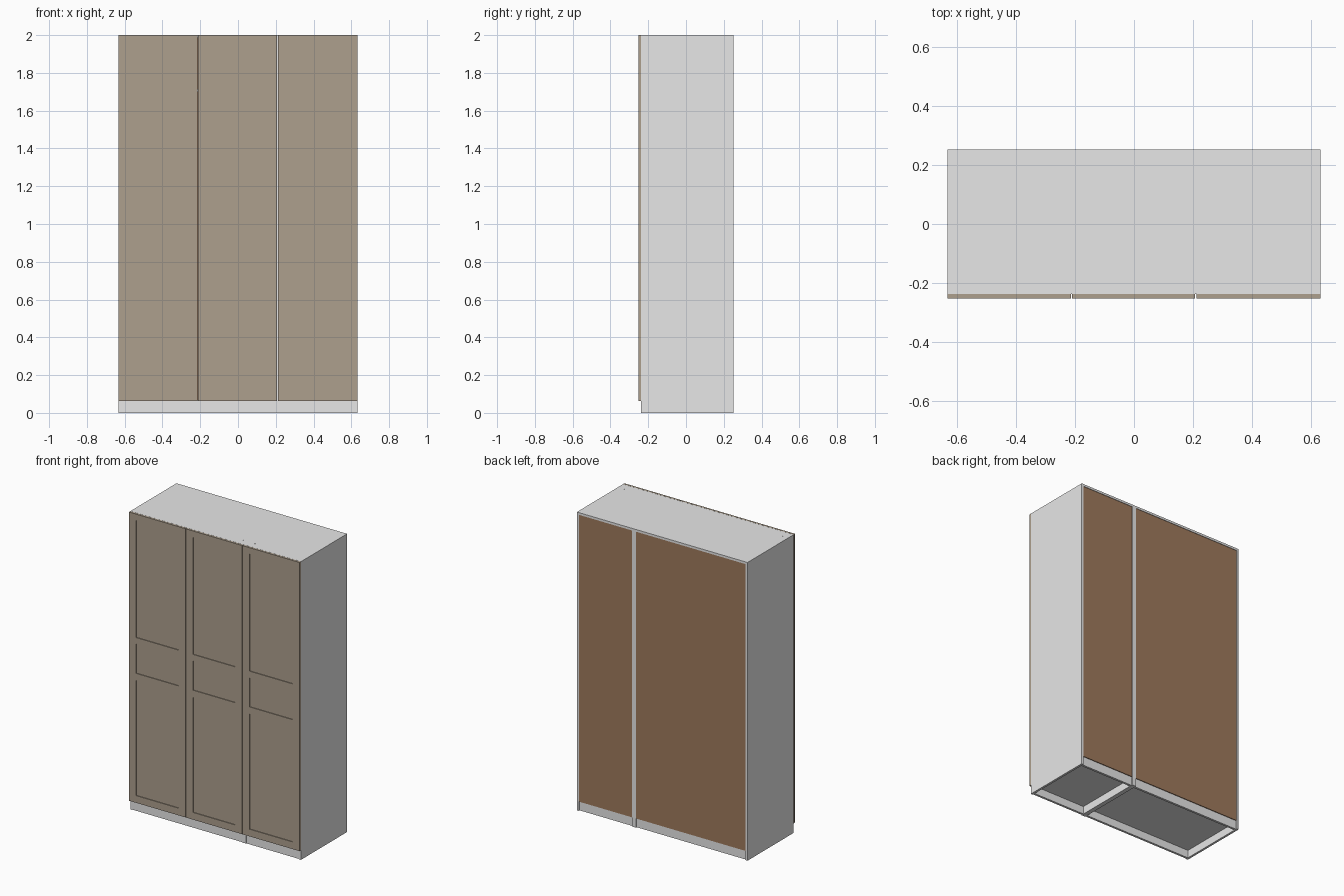
import bpy
import bmesh
from mathutils import Vector

cube = bpy.data.objects.get("Cube")
if cube:
    bpy.data.objects.remove(cube, do_unlink=True)


def material(name, rgb):
    mat = bpy.data.materials.new(name)
    mat.use_nodes = True
    color = (*rgb, 1)
    mat.diffuse_color = color
    mat.node_tree.nodes["Principled BSDF"].inputs["Base Color"].default_value = color
    return mat


white = material("white_laminate", (0.8, 0.8, 0.8))
taupe = material("taupe_door", (0.42, 0.35, 0.27))
brown = material("brown_backing", (0.345, 0.196, 0.11))


def finish(name, bm, mat):
    mesh = bpy.data.meshes.new(name)
    bm.to_mesh(mesh)
    bm.free()
    mesh.materials.append(mat)
    obj = bpy.data.objects.new(name, mesh)
    bpy.context.collection.objects.link(obj)
    return obj


def add_box(bm, x, y, z):
    """Add a box spanning the given (low, high) ranges."""
    spans = (x, y, z)
    verts = bmesh.ops.create_cube(bm, size=1)["verts"]
    for v in verts:
        v.co = Vector([(a + b) / 2 + c * (b - a) for c, (a, b) in zip(v.co, spans)])


def box(name, x, y, z, mat):
    bm = bmesh.new()
    add_box(bm, x, y, z)
    return finish(name, bm, mat)


W, TOP, PLINTH = 0.633, 2.0, 0.06
FRONT, BACK = -0.237, 0.252
DOOR_FRONT = -0.252
T = 0.015
SPLIT = 0.21


# Cabinet carcass: sides, top, bottom, plinths, shelf and backing
def carcass(name, x0, x1):
    inner = (x0 + T, x1 - T)
    box(name + "_right_side", (x0, x0 + T), (FRONT, BACK), (0, TOP), white)
    box(name + "_left_side", (x1 - T, x1), (FRONT, BACK), (0, TOP), white)
    box(name + "_top", inner, (FRONT, BACK), (TOP - T, TOP), white)
    box(name + "_bottom", inner, (FRONT, BACK - 0.008), (PLINTH - T / 2, PLINTH + T / 2), white)
    box(name + "_front_plinth", inner, (FRONT + 0.004, FRONT + 0.004 + T), (0, PLINTH), white)
    box(name + "_rear_plinth", inner, (BACK - 0.008 - T, BACK - 0.008), (0, PLINTH), white)
    box(name + "_shelf", inner, (FRONT + 0.02, BACK - 0.01), (1.7, 1.7 + T), white)
    box(name + "_back_panel", inner, (BACK - 0.008, BACK - 0.003), (PLINTH, TOP - 0.008), brown)
    # Fixing caps on the top near the front corners
    for i, x in enumerate((x0 + 0.044, x1 - 0.044)):
        bm = bmesh.new()
        bmesh.ops.create_cone(bm, cap_ends=True, segments=12, radius1=0.005,
                              radius2=0.005, depth=0.001)
        bmesh.ops.translate(bm, verts=bm.verts, vec=(x, -0.183, TOP - 0.0002))
        finish(f"{name}_top_cap_{i + 1}", bm, white)


carcass("wide_cabinet", -W, SPLIT)
carcass("narrow_cabinet", SPLIT, W)


# Framed doors: stiles, four rails and a recessed panel
def door(name, x0, x1):
    z0, z1, stile = 0.064, TOP, 0.052
    depth = (DOOR_FRONT, FRONT - 0.001)
    inner = (x0 + stile, x1 - stile)
    bm = bmesh.new()
    add_box(bm, (x0, inner[0]), depth, (z0, z1))
    add_box(bm, (inner[1], x1), depth, (z0, z1))
    for rail in ((z0, 0.112), (0.885, 0.932), (1.128, 1.172), (1.957, z1)):
        add_box(bm, inner, depth, rail)
    finish(name + "_frame", bm, taupe)
    box(name + "_panel", inner, (DOOR_FRONT + 0.005, depth[1] - 0.002),
        (z0 + 0.01, z1 - 0.01), taupe)


door("right_door", -W, -0.2145)
door("middle_door", -0.2105, 0.2075)
door("left_door", 0.2115, W)
